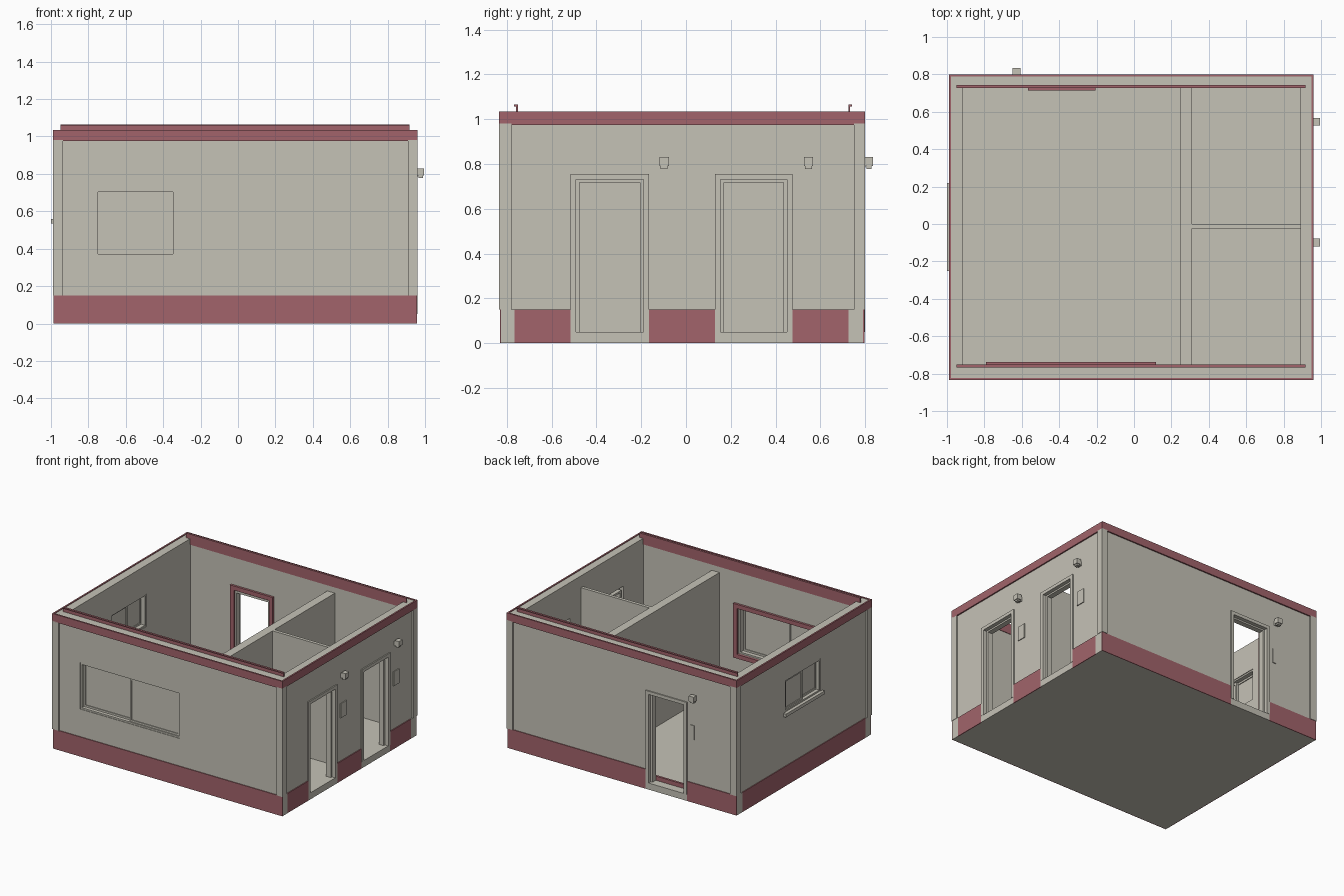
import bpy
import bmesh

if "Cube" in bpy.data.objects:
    bpy.data.objects.remove(bpy.data.objects["Cube"])


def material(name, rgb):
    m = bpy.data.materials.new(name)
    m.use_nodes = True
    m.diffuse_color = (*rgb, 1)
    m.node_tree.nodes["Principled BSDF"].inputs["Base Color"].default_value = (*rgb, 1)
    return m


BEIGE = material("beige plaster", (0.56, 0.54, 0.47))
RED = material("dusty red trim", (0.36, 0.127, 0.147))


def boxes(name, mat, *spans):
    """One object made of boxes, each given as (x range, y range, z range)."""
    bm = bmesh.new()
    for span in spans:
        verts = bmesh.ops.create_cube(bm, size=1)["verts"]
        for v in verts:
            v.co = [s[0] if c < 0 else s[1] for c, s in zip(v.co, span)]
    mesh = bpy.data.meshes.new(name)
    bm.to_mesh(mesh)
    bm.free()
    mesh.materials.append(mat)
    ob = bpy.data.objects.new(name, mesh)
    bpy.context.scene.collection.objects.link(ob)
    return ob


def cut(ob, *spans):
    """Carve boxes out of an object and remove the cutters again."""
    for span in spans:
        cutter = boxes("cutter", BEIGE, span)
        cutter.hide_render = True
        mod = ob.modifiers.new("opening", "BOOLEAN")
        mod.operation, mod.solver, mod.object = "DIFFERENCE", "EXACT", cutter
        dg = bpy.context.evaluated_depsgraph_get()
        mesh = bpy.data.meshes.new_from_object(ob.evaluated_get(dg))
        ob.modifiers.clear()
        ob.data = mesh
        bpy.data.objects.remove(cutter)


def orient(axis, depth, u, z):
    """Box spans for a wall facing the given axis; u runs along the wall."""
    return (depth, u, z) if axis == "x" else (u, depth, z)


def frame(name, mat, axis, depth, u, z, t, bottom=True):
    parts = [((u[0], u[0] + t), z), ((u[1] - t, u[1]), z),
             ((u[0] + t, u[1] - t), (z[1] - t, z[1]))]
    if bottom:
        parts.append(((u[0] + t, u[1] - t), (z[0], z[0] + t)))
    return boxes(name, mat, *[orient(axis, depth, pu, pz) for pu, pz in parts])


# Key dimensions
FLOOR = 0.05
WX, WY = (-0.98, 0.95), (-0.825, 0.79)          # wall outer faces
RX, RY = (-0.915, 0.89), (-0.755, 0.73)         # room inner faces
DOOR_Z = (FLOOR, 0.755)
SIDE_DOORS = [(-0.515, -0.165), (0.13, 0.475)]
BACK_DOOR = (-0.565, -0.215)
FRONT_WIN, FRONT_Z = (-0.76, 0.085), (0.36, 0.715)
SIDE_WIN, SIDE_Z = (-0.23, 0.20), (0.56, 0.81)

# Floor slab and outer walls
boxes("floor_slab", BEIGE, (WX, WY, (0, FLOOR)))
walls = boxes("outer_walls", BEIGE, (WX, WY, (FLOOR, 1.03)))
cut(walls, (RX, RY, (FLOOR - 0.01, 1.2)),
    *[((0.8, 1.1), d, (FLOOR - 0.01, DOOR_Z[1])) for d in SIDE_DOORS],
    (BACK_DOOR, (0.7, 0.9), (FLOOR - 0.01, DOOR_Z[1])),
    (FRONT_WIN, (-0.9, -0.7), FRONT_Z),
    ((-1.1, -0.85), SIDE_WIN, SIDE_Z))

# Inner partitions
boxes("main_partition", BEIGE, ((0.245, 0.31), RY, (FLOOR, 0.94)))
boxes("small_partition", BEIGE, ((0.31, RX[1]), (-0.025, 0.0), (FLOOR, 0.94)))

# Corner posts
boxes("corner_posts", BEIGE,
      *[(px, py, (0.15, 0.98)) for px in ((-0.99, -0.935), (0.91, 0.96))
        for py in ((-0.835, -0.78), (0.75, 0.80))])

# Red plinth boards, with beige blocks at corners and thresholds
PZ = (0, 0.15)
SIDE_P, SIDE_N = (WX[1], 0.957), (-0.986, WX[0])
FRONT_P, BACK_P = (-0.831, WY[0]), (WY[1], 0.796)
boxes("front_plinth", RED, ((-0.986, 0.957), FRONT_P, PZ))
boxes("back_plinth", RED, ((-0.986, BACK_DOOR[0]), BACK_P, PZ),
      ((BACK_DOOR[1], 0.957), BACK_P, PZ))
boxes("left_plinth", RED, *[(SIDE_P, u, PZ) for u in
      ((-0.765, -0.515), (-0.165, 0.13), (0.475, 0.725))])
boxes("right_plinth", RED, (SIDE_N, (-0.765, 0.725), PZ))
boxes("plinth_corners", BEIGE, *[(s, u, PZ) for s in (SIDE_P, SIDE_N)
      for u in ((WY[0], -0.765), (0.725, WY[1]))])
boxes("thresholds", BEIGE, (BACK_DOOR, BACK_P, (0, FLOOR)),
      *[(SIDE_P, d, (0, FLOOR)) for d in SIDE_DOORS])

# Red band around the roof edge
BZ, T = (0.975, 1.035), 0.012
boxes("roof_band", RED,
      ((-0.99, 0.96), (-0.835, -0.835 + T), BZ), ((-0.99, 0.96), (0.80 - T, 0.80), BZ),
      ((-0.99, -0.99 + T), (-0.835 + T, 0.80 - T), BZ),
      ((0.96 - T, 0.96), (-0.835 + T, 0.80 - T), BZ))

# Angled flashing along the inner front and back walls
for name, y, out in (("front", RY[0], -1), ("back", RY[1], 1)):
    boxes(name + "_flashing", RED,
          ((-0.95, 0.918), sorted((y - out * 0.004, y + out * 0.003)), (0.985, 1.065)),
          ((-0.95, 0.918), sorted((y + out * 0.003, y + out * 0.012)), (1.057, 1.065)))

# Door frames: outer casing and a stepped inner jamb
def door(name, axis, u, outer, inner):
    frame(name + "_casing", BEIGE, axis, (outer - 0.025, outer + 0.009), u, DOOR_Z, 0.025, False)
    narrow = (u[0] + 0.025, u[1] - 0.025)
    frame(name + "_jamb", BEIGE, axis, (inner, outer - 0.02), narrow,
          (FLOOR, DOOR_Z[1] - 0.022), 0.015, False)
    # Flush plate beside the door
    side = (u[1] + 0.045, u[1] + 0.115) if axis == "x" else (u[0] - 0.06, u[0] - 0.03)
    boxes(name + "_wall_plate", BEIGE, orient(axis, (outer, outer + 0.006), side, (0.48, 0.59)))


for i, d in enumerate(SIDE_DOORS):
    door(("front_side_door", "back_side_door")[i], "x", d, WX[1], RX[1])
door("back_door", "y", BACK_DOOR, WY[1], RY[1])
frame("back_door_inner_trim", RED, "y", (0.713, RY[1]), (-0.567, -0.205), (FLOOR, 0.775), 0.032)

# Sliding windows: fixed pane, outer frame and two offset sashes
def window(name, axis, u, z, outer, inward):
    def depth(a, b):
        return sorted((outer + inward * a, outer + inward * b))
    mid = (u[0] + u[1]) / 2
    frame(name + "_frame", BEIGE, axis, depth(0.004, 0.06), u, z, 0.012)
    for tag, span, d in (("fixed", (u[0] + 0.012, mid + 0.01), 0.03),
                         ("sliding", (mid - 0.01, u[1] - 0.012), 0.012)):
        sz = (z[0] + 0.012, z[1] - 0.012)
        frame(name + "_" + tag + "_sash", BEIGE, axis, depth(d, d + 0.016), span, sz, 0.014)
        boxes(name + "_" + tag + "_pane", BEIGE, orient(axis, depth(d + 0.006, d + 0.01), span, sz))


window("front_window", "y", FRONT_WIN, FRONT_Z, WY[0], 1)
window("side_window", "x", SIDE_WIN, SIDE_Z, WX[0], 1)
frame("front_window_inner_trim", RED, "y", (RY[0], -0.738), (-0.79, 0.118), (0.33, 0.745), 0.032)
boxes("side_window_sill", BEIGE, ((-1.0, -0.95), (-0.25, 0.22), (0.535, 0.56)))

# Wall lamps: mounting plate, housing and lower lens
def lamp(name, axis, u, outer):
    spans = [((outer, outer + 0.012), (u - 0.016, u + 0.016), (0.785, 0.82)),
             ((outer + 0.01, outer + 0.045), (u - 0.021, u + 0.021), (0.79, 0.83)),
             ((outer + 0.016, outer + 0.039), (u - 0.015, u + 0.015), (0.778, 0.79))]
    boxes(name, BEIGE, *[orient(axis, *s) for s in spans])


lamp("front_side_lamp", "x", -0.098, 0.955 - 0.005)
lamp("back_side_lamp", "x", 0.547, 0.955 - 0.005)
lamp("back_lamp", "y", -0.628, WY[1])
